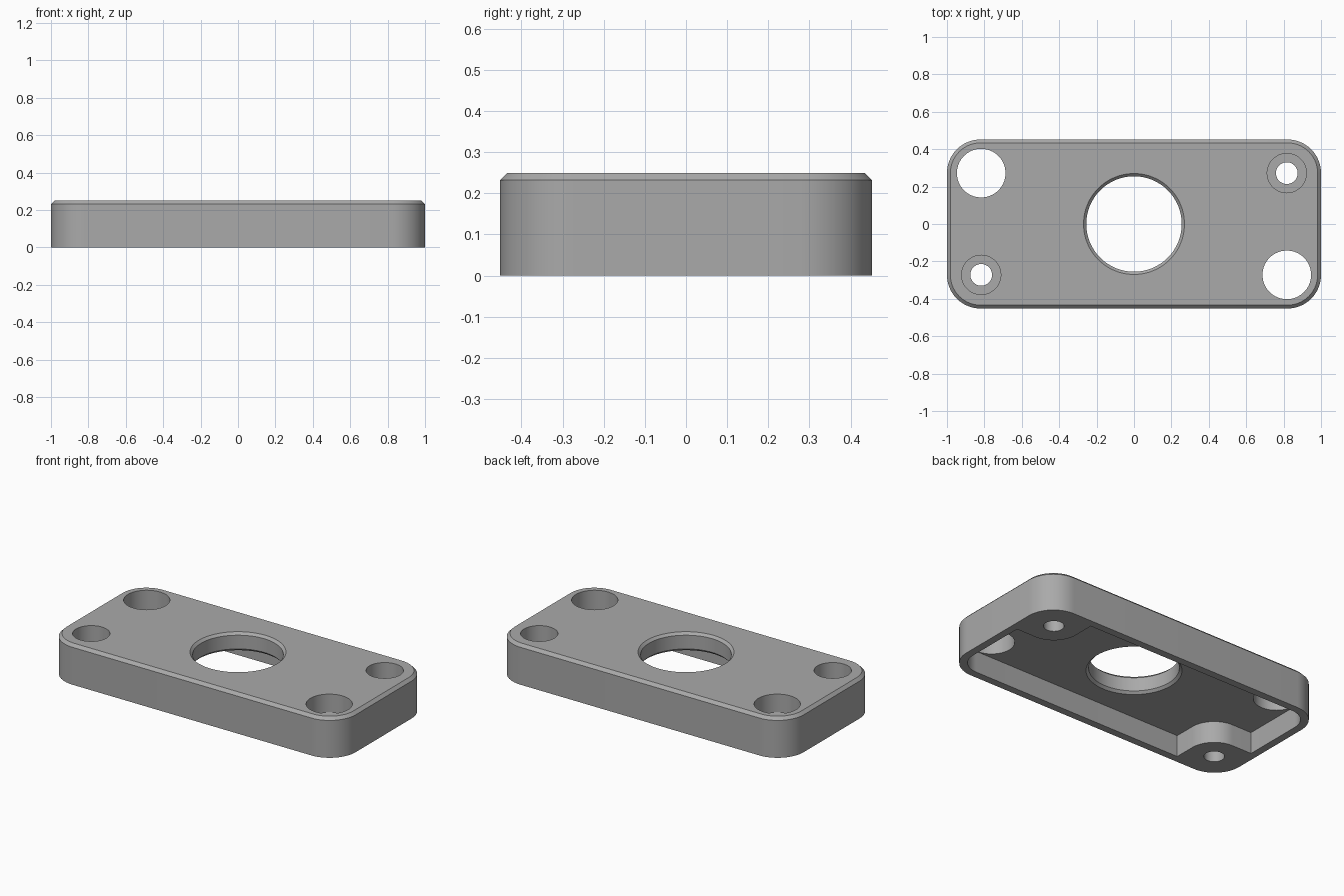
import bpy, bmesh, math

if "Cube" in bpy.data.objects:
    bpy.data.objects.remove(bpy.data.objects["Cube"], do_unlink=True)

HALF_X, HALF_Y, HEIGHT = 1.0, 0.452, 0.25
CORNER, CHAMFER = 0.18, 0.018
WALL, CEILING = 0.047, 0.135
HOLE_X, HOLE_Y = 0.817, 0.272
BOSS = 0.16

grey = bpy.data.materials.new("plain grey")
grey.use_nodes = True
grey.diffuse_color = (0.4, 0.4, 0.4, 1)
grey.node_tree.nodes["Principled BSDF"].inputs["Base Color"].default_value = grey.diffuse_color


def arc(cx, cy, r, start, end, steps=16):
    """Points along an arc, angles in degrees."""
    angles = [math.radians(start + (end - start) * i / steps) for i in range(steps + 1)]
    return [(cx + r * math.cos(a), cy + r * math.sin(a)) for a in angles]


def with_half_turn(points):
    return points + [(-x, -y) for x, y in points]


def loft(name, sections):
    """Closed solid through (outline, z) sections with equal point counts."""
    bm = bmesh.new()
    rings = [[bm.verts.new((x, y, z)) for x, y in outline] for outline, z in sections]
    for low, high in zip(rings, rings[1:]):
        for i in range(len(low)):
            j = (i + 1) % len(low)
            bm.faces.new((low[i], low[j], high[j], high[i]))
    bm.faces.new(rings[0][::-1])
    bm.faces.new(rings[-1])
    bmesh.ops.recalc_face_normals(bm, faces=bm.faces)
    mesh = bpy.data.meshes.new(name)
    bm.to_mesh(mesh)
    bm.free()
    mesh.materials.append(grey)
    obj = bpy.data.objects.new(name, mesh)
    bpy.context.collection.objects.link(obj)
    return obj


def circle(cx, cy, r, steps=64):
    return arc(cx, cy, r, 0, 360, steps)[:-1]


def rounded_rectangle(inset):
    r = CORNER - inset
    cx, cy = HALF_X - CORNER, HALF_Y - CORNER
    return with_half_turn(arc(cx, cy, r, 0, 90) + arc(-cx, cy, r, 90, 180))


# Outer block with a chamfered top edge
plate = loft("cover_plate", [
    (rounded_rectangle(0), 0),
    (rounded_rectangle(0), HEIGHT - CHAMFER),
    (rounded_rectangle(CHAMFER), HEIGHT)])

# Underside cavity that leaves two corner screw bosses standing
in_x, in_y, in_r = HALF_X - WALL, HALF_Y - WALL, CORNER - WALL
cavity_outline = with_half_turn(
    arc(in_x - in_r, in_r - in_y, in_r, -90, 0)
    + [(in_x, HOLE_Y - BOSS)]
    + arc(HOLE_X, HOLE_Y, BOSS, 270, 180)
    + [(HOLE_X - BOSS, in_y)])
cutters = [loft("cavity_cutter", [(cavity_outline, -0.1), (cavity_outline, CEILING)])]

# Central opening, chamfered on both faces
bore, lip, over = 0.255, 0.015, 0.03
profile = [
    (bore + lip + over, CEILING - over), (bore, CEILING + lip),
    (bore, HEIGHT - lip), (bore + lip + over, HEIGHT + over)]
cutters.append(loft("opening_cutter", [(circle(0, 0, r, 96), z) for r, z in profile]))

# Corner holes: two wide ones and two counterbored screw holes
for side in (1, -1):
    x, y = side * HOLE_X, side * HOLE_Y
    wide = circle(x, -y, 0.13)
    cutters.append(loft("wide_hole_cutter", [(wide, 0.05), (wide, 0.4)]))
    shank, head = circle(x, y, 0.058), circle(x, y, 0.105)
    cutters.append(loft("screw_hole_cutter", [
        (shank, -0.1), (shank, 0.125), (head, 0.125), (head, 0.4)]))

# Cut everything out of the plate and discard the cutters
bpy.ops.object.select_all(action="DESELECT")
bpy.context.view_layer.objects.active = plate
plate.select_set(True)
for cutter in cutters:
    cutter.hide_render = True
    cut = plate.modifiers.new(cutter.name, "BOOLEAN")
    cut.operation, cut.solver, cut.object = "DIFFERENCE", "EXACT", cutter
    bpy.ops.object.modifier_apply(modifier=cut.name)
    bpy.data.objects.remove(cutter, do_unlink=True)

bpy.ops.object.shade_smooth_by_angle(angle=math.radians(30))
